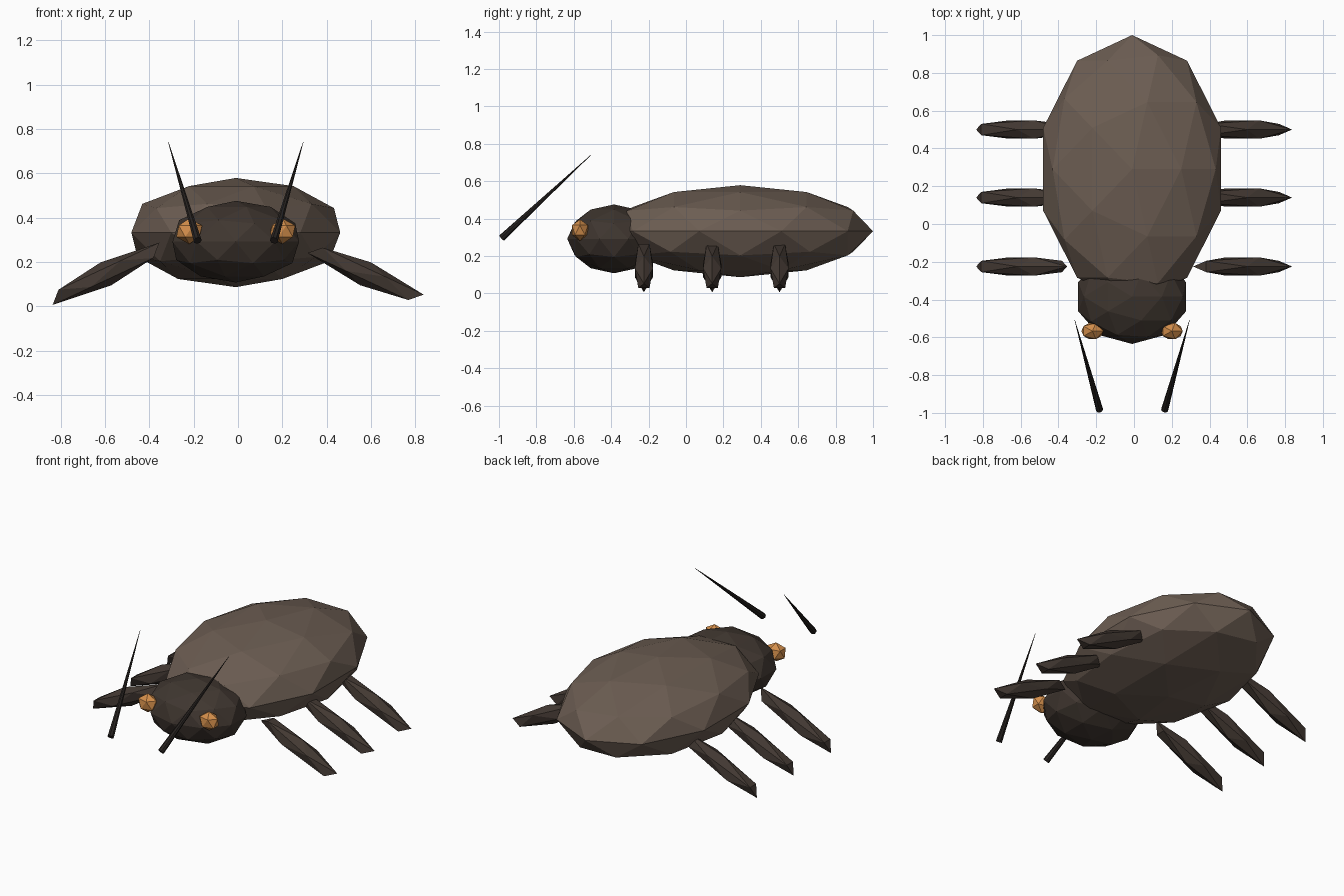
import bpy
from math import radians
from mathutils import Vector

cube = bpy.data.objects.get("Cube")
if cube:
    bpy.data.objects.remove(cube, do_unlink=True)

MID = -0.01  # the body's centre line


def material(name, rgb):
    mat = bpy.data.materials.new(name)
    mat.use_nodes = True
    colour = (*rgb, 1)
    mat.diffuse_color = colour
    mat.node_tree.nodes["Principled BSDF"].inputs["Base Color"].default_value = colour
    return mat


shell_brown = material("shell brown", (0.15, 0.11, 0.085))
head_brown = material("dark head brown", (0.05, 0.037, 0.029))
leg_brown = material("leg brown", (0.055, 0.04, 0.032))
eye_amber = material("eye amber", (0.65, 0.27, 0.07))
feeler_black = material("feeler black", (0.02, 0.016, 0.014))


def faceted_blob(name, mat, detail, centre, size, tilt=0):
    """Flat-shaded icosphere, stretched and tilted about y."""
    bpy.ops.mesh.primitive_ico_sphere_add(
        subdivisions=detail, radius=1, location=centre, rotation=(0, radians(tilt), 0))
    obj = bpy.context.object
    obj.name = name
    obj.scale = size
    obj.data.materials.append(mat)
    return obj


def spike(name, mat, base, tip, radius):
    """Thin cone from base to tip."""
    base, tip = Vector(base), Vector(tip)
    along = tip - base
    bpy.ops.mesh.primitive_cone_add(
        vertices=8, radius1=radius, radius2=0.001, depth=along.length, location=(base + tip) / 2)
    obj = bpy.context.object
    obj.name = name
    obj.rotation_euler = along.to_track_quat("Z", "Y").to_euler()
    obj.data.materials.append(mat)


# Body and head
faceted_blob("body_shell", shell_brown, 2, (MID, 0.29, 0.333), (0.495, 0.71, 0.246))
faceted_blob("head", head_brown, 2, (MID, -0.385, 0.292), (0.3, 0.25, 0.184))

for side, label in ((1, "left"), (-1, "right")):
    # Eyes
    faceted_blob(f"{label}_eye", eye_amber, 1,
                 (MID + side * 0.21, -0.567, 0.339), (0.065, 0.05, 0.058))
    # Antennae
    spike(f"{label}_antenna", feeler_black,
          (MID + side * 0.172, -0.985, 0.297), (MID + side * 0.304, -0.508, 0.741), 0.019)
    # Three legs sloping down and outward
    for y, place in ((-0.225, "front"), (0.14, "middle"), (0.5, "rear")):
        faceted_blob(f"{label}_{place}_leg", leg_brown, 1,
                     (MID + side * 0.585, y, 0.147), (0.31, 0.057, 0.057), side * 25)
